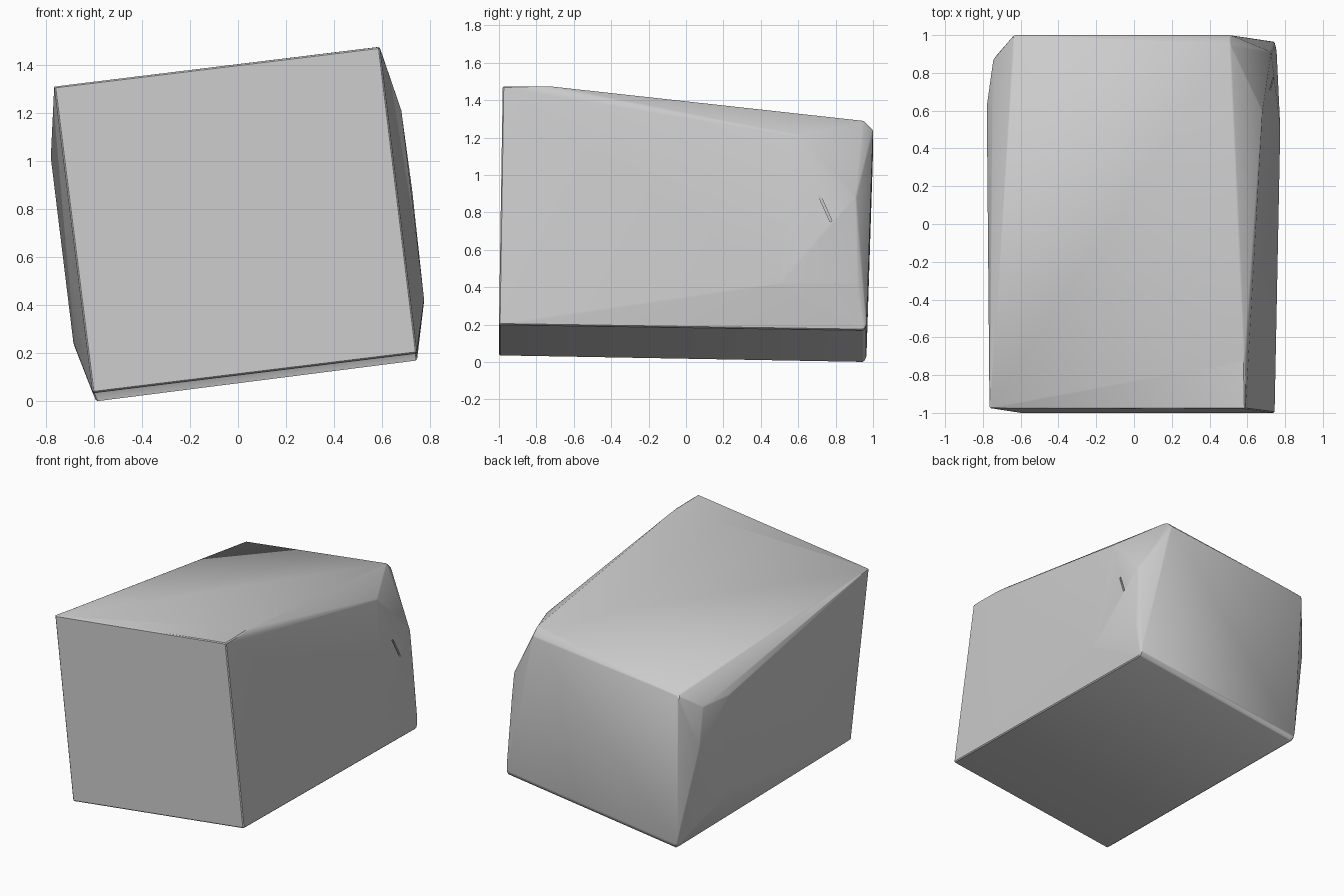
import bpy, bmesh
from mathutils import Vector

if "Cube" in bpy.data.objects:
    bpy.data.objects.remove(bpy.data.objects["Cube"])

# Rough-hewn block: outline corners plus the bulges on each flank
front = [(-0.765, -0.975, 1.31), (0.59, -0.98, 1.475), (0.745, -1.0, 0.2),
         (-0.605, -1.0, 0.035), (0.585, -0.73, 1.475)]
back = [(-0.635, 1.0, 1.12), (0.51, 1.0, 1.24), (0.51, 0.95, 1.29),
        (0.745, 0.965, 0.2), (0.745, 0.95, 0.17), (-0.59, 0.95, 0.0),
        (-0.60, 0.965, 0.03)]
left_bulge = [(-0.78, 0.62, 1.02), (-0.685, 0.55, 0.24), (-0.73, 0.89, 0.72),
              (-0.745, 0.87, 1.02)]
right_bulge = [(0.68, 0.6, 1.21), (0.775, 0.5, 0.42), (0.725, 0.91, 0.88),
               (0.755, 0.92, 0.42)]

bm = bmesh.new()
for p in front + back + left_bulge + right_bulge:
    bm.verts.new(p)
hull = bmesh.ops.convex_hull(bm, input=bm.verts)
bmesh.ops.delete(bm, geom=[v for v in bm.verts if not v.link_faces], context='VERTS')
bmesh.ops.recalc_face_normals(bm, faces=bm.faces)

# Slightly soften all the edges
bmesh.ops.dissolve_limit(bm, angle_limit=0.02, verts=bm.verts, edges=bm.edges)
bmesh.ops.bevel(bm, geom=bm.edges[:], offset=0.006, segments=1,
                affect='EDGES', clamp_overlap=True)
mesh = bpy.data.meshes.new("stone_block")
bm.to_mesh(mesh)
bm.free()
block = bpy.data.objects.new("stone_block", mesh)
bpy.context.collection.objects.link(block)
bpy.context.view_layer.update()

# Small slanted nick on the right flank
hit, loc, normal, _ = block.ray_cast(Vector((3, 0.745, 0.82)), Vector((-1, 0, 0)))
bpy.ops.mesh.primitive_cube_add(size=1, location=loc, rotation=(0.42, 0, 0))
nick = bpy.context.object
nick.name = "nick_cutter"
nick.scale = (0.03, 0.012, 0.15)
nick.hide_render = True
nick.hide_set(True)
cut = block.modifiers.new("nick", 'BOOLEAN')
cut.operation = 'DIFFERENCE'
cut.object = nick

# Smooth shading with the hard edges kept
bpy.ops.object.select_all(action='DESELECT')
block.select_set(True)
bpy.context.view_layer.objects.active = block
bpy.ops.object.shade_smooth_by_angle(angle=0.6)
